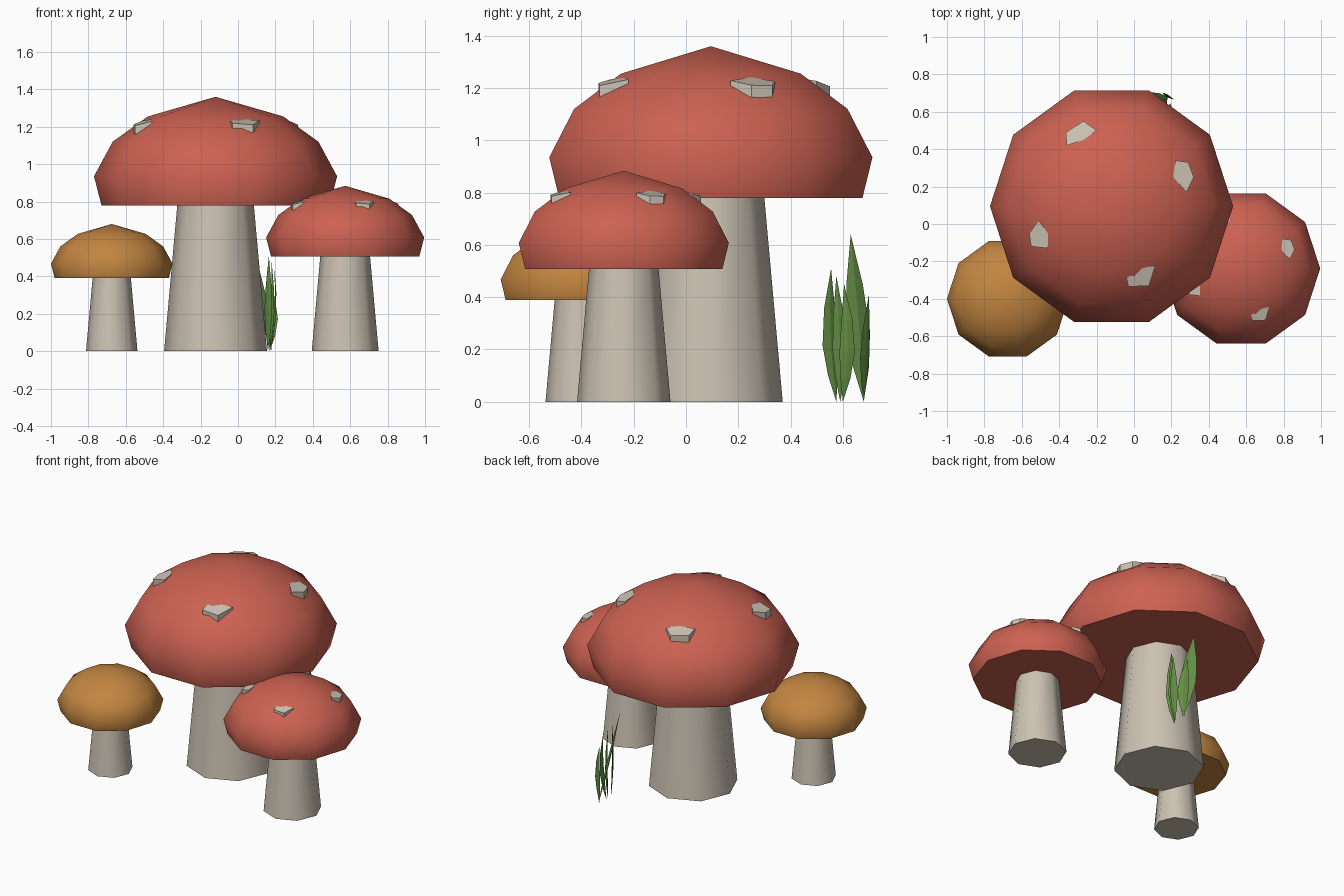
import bpy, bmesh
from math import cos, sin, pi, radians, hypot
from mathutils import Vector

cube = bpy.data.objects.get("Cube")
if cube:
    bpy.data.objects.remove(cube, do_unlink=True)


def make_material(name, rgb):
    mat = bpy.data.materials.new(name)
    mat.use_nodes = True
    color = (*rgb, 1.0)
    mat.diffuse_color = color
    mat.node_tree.nodes["Principled BSDF"].inputs["Base Color"].default_value = color
    return mat


RED = make_material("cap red", (0.60, 0.12, 0.083))
OCHRE = make_material("cap ochre", (0.54, 0.235, 0.052))
CREAM = make_material("stem cream", (0.60, 0.54, 0.45))
GREEN = make_material("grass green", (0.13, 0.28, 0.06))


def finish(name, bm, mat, location=(0, 0, 0), scale=1.0, smooth=True):
    bmesh.ops.recalc_face_normals(bm, faces=bm.faces)
    mesh = bpy.data.meshes.new(name)
    bm.to_mesh(mesh)
    bm.free()
    mesh.materials.append(mat)
    if smooth:
        mesh.shade_smooth()
        mesh.set_sharp_from_angle(angle=radians(60))
    obj = bpy.data.objects.new(name, mesh)
    obj.location = location
    obj.scale = (scale,) * 3
    bpy.context.collection.objects.link(obj)
    return obj


def loft(bm, rings):
    """Bridge successive vertex rings; a one-vertex ring is a point."""
    for low, high in zip(rings, rings[1:]):
        n = max(len(low), len(high))
        for i in range(n):
            j = (i + 1) % n
            quad = [low[i % len(low)], low[j % len(low)],
                    high[j % len(high)], high[i % len(high)]]
            bm.faces.new(list(dict.fromkeys(quad)))
    for end in (rings[0], rings[-1]):
        if len(end) > 2:
            bm.faces.new(end)


def lathe(profile, sides):
    bm = bmesh.new()
    rings = []
    for r, z in profile:
        count = sides if r else 1
        rings.append([bm.verts.new((r * cos(2 * pi * i / sides),
                                    r * sin(2 * pi * i / sides), z))
                      for i in range(count)])
    loft(bm, rings)
    return bm


CAP = [(0.61, 0.78), (0.65, 0.935), (0.55, 1.12), (0.362, 1.255), (0, 1.36)]
STEM = [(0.275, 0), (0.203, 0.80)]

# Outlines of the raised warts, relative to the cap axis
WARTS = {
    "back": [(-.245, .395), (-.15, .455), (-.08, .405), (-.15, .355), (-.24, .325)],
    "left": [(.34, .245), (.41, .235), (.44, .155), (.40, .075), (.33, .155)],
    "right": [(-.44, -.145), (-.39, -.075), (-.34, -.145), (-.34, -.225), (-.43, -.215)],
    "front": [(.08, -.385), (.15, -.335), (.235, -.315), (.20, -.425), (.09, -.43)],
}


def wart(outline):
    """Chunky slab that leans gently down the cap."""
    bm = bmesh.new()
    rings = []
    for drop in (0.046, 0):
        rings.append([bm.verts.new((x, y, 1.225 - 0.3 * (hypot(x, y) - 0.42) - drop))
                      for x, y in outline])
    loft(bm, rings)
    return bm


def mushroom(name, x, y, size, cap_mat, spotted):
    spot = (x, y, 0)
    finish(name + "_stem", lathe(STEM, 8), CREAM, spot, size)
    finish(name + "_cap", lathe(CAP, 10), cap_mat, spot, size)
    if spotted:
        for side, outline in WARTS.items():
            finish(f"{name}_wart_{side}", wart(outline), CREAM, spot, size, smooth=False)


mushroom("large_mushroom", -0.12, 0.095, 1.0, RED, True)
mushroom("medium_mushroom", 0.573, -0.238, 0.65, RED, True)
mushroom("small_mushroom", -0.675, -0.40, 0.5, OCHRE, False)


# Grass tuft: slim leaves pointed at both ends
def blade(name, base, tip, half_width, facing, bow=(0, 0)):
    base, tip = Vector(base), Vector(tip)
    across = Vector((cos(radians(facing)), sin(radians(facing)), 0))
    depth = across.cross(Vector((0, 0, 1)))
    bm = bmesh.new()
    rings = [[bm.verts.new(base)]]
    for t, w in ((0.2, 0.65), (0.42, 1), (0.7, 0.7)):
        mid = base.lerp(tip, t) + Vector((*bow, 0)) * sin(pi * t)
        wide, thick = across * half_width * w, depth * half_width * w * 0.15
        rings.append([bm.verts.new(mid + o) for o in (wide, thick, -wide, -thick)])
    rings.append([bm.verts.new(tip)])
    loft(bm, rings)
    finish(name, bm, GREEN, smooth=False)


blade("grass_blade_tall", (0.18, 0.68, 0), (0.05, 0.63, 0.64), 0.055, 125)
blade("grass_blade_outer", (0.17, 0.68, 0), (0.155, 0.70, 0.41), 0.035, 150, (0.02, -0.005))
blade("grass_blade_inner", (0.16, 0.575, 0), (0.165, 0.555, 0.51), 0.036, 125, (0, -0.015))
blade("grass_blade_middle", (0.17, 0.59, 0), (0.18, 0.575, 0.48), 0.03, 110, (0.01, 0.005))
blade("grass_blade_short", (0.175, 0.60, 0), (0.195, 0.605, 0.45), 0.03, 100, (0.015, 0.015))
